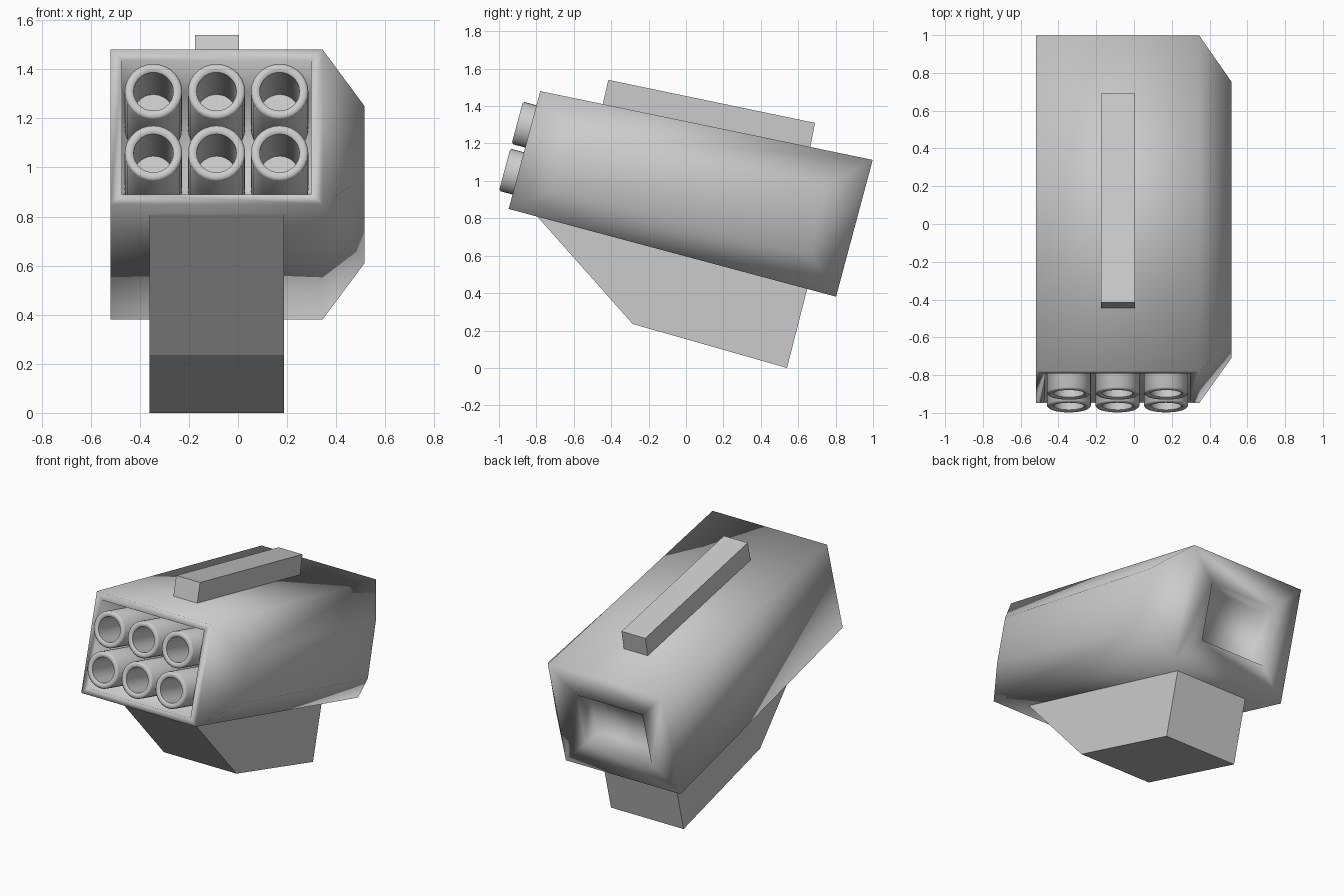
import bpy, bmesh, math

if "Cube" in bpy.data.objects:
    bpy.data.objects.remove(bpy.data.objects["Cube"])

A = math.radians(15)
C, S = math.cos(A), math.sin(A)
CX = -0.0875          # centre line of the pod
HW = 0.4325           # half width of the pod


def place(x, u, v):
    """Pod coordinates (u back along the pod, v up) to world."""
    return (x, -0.948 + u * C + v * S, 0.85 - u * S + v * C)


def finish(name, bm, angle=None):
    bmesh.ops.recalc_face_normals(bm, faces=bm.faces)
    me = bpy.data.meshes.new(name)
    bm.to_mesh(me)
    bm.free()
    ob = bpy.data.objects.new(name, me)
    bpy.context.collection.objects.link(ob)
    bpy.ops.object.select_all(action='DESELECT')
    ob.select_set(True)
    bpy.context.view_layer.objects.active = ob
    if angle is None:
        bpy.ops.object.shade_smooth()
    else:
        bpy.ops.object.shade_smooth_by_angle(angle=math.radians(angle))
    return ob


def bridge(bm, a, b):
    n = len(a)
    for i in range(n):
        j = (i + 1) % n
        bm.faces.new((a[i], a[j], b[j], b[i]))


def prism(name, profile, x0, x1):
    """Extrude a (y, z) outline across x."""
    bm = bmesh.new()
    a = [bm.verts.new((x0, y, z)) for y, z in profile]
    b = [bm.verts.new((x1, y, z)) for y, z in profile]
    bm.faces.new(a)
    bm.faces.new(b)
    bridge(bm, a, b)
    return finish(name, bm, 30)


# Pod housing: open front box, recessed back, bulged right side
bm = bmesh.new()


def loop(u, inset, v0, v1):
    w = HW - inset
    return [bm.verts.new(place(CX + sx * w, u, v))
            for sx, v in ((-1, v0), (1, v0), (1, v1), (-1, v1))]


loops = [loop(0.50, 0.048, 0.041, 0.606), loop(0, 0.048, 0.041, 0.606),
         loop(0, 0, 0, 0.652), loop(1.812, 0, 0, 0.757),
         loop(1.812, 0.185, 0.188, 0.569), loop(1.69, 0.185, 0.188, 0.569)]
for a, b in zip(loops, loops[1:]):
    bridge(bm, a, b)
bm.faces.new(loops[0])
bm.faces.new(loops[-1])
f, k = loops[2], loops[3]
side = [f[1], k[1], k[2], f[2]]
bm.faces.remove(next(q for q in bm.faces if set(q.verts) == set(side)))
bulge = [bm.verts.new(place(0.515, u, v))
         for u, v in ((0.20, 0.17), (1.62, 0.185), (1.61, 0.57), (0.20, 0.468))]
bridge(bm, side, bulge)
bm.faces.new(bulge)
finish("pod_housing", bm)

# Six launch tubes: turned profile of (u, radius)
TUBE = [(0.50, 0.117), (-0.066, 0.117), (-0.075, 0.108), (-0.075, 0.09),
        (-0.068, 0.081), (0.28, 0.081)]
N = 28
for row, v in enumerate((0.197, 0.457)):
    for col in range(3):
        cx = CX + (col - 1) * 0.257
        bm = bmesh.new()
        rings = [[bm.verts.new(place(cx + r * math.cos(2 * math.pi * i / N), u,
                                     v + r * math.sin(2 * math.pi * i / N)))
                  for i in range(N)] for u, r in TUBE]
        for a, b in zip(rings, rings[1:]):
            bridge(bm, a, b)
        bm.faces.new(rings[0])
        bm.faces.new(rings[-1])
        finish(f"launch_tube_{row}_{col}", bm, 50)

# Rail along the roof
prism("top_rail", [(-0.415, 1.54), (0.69, 1.31), (0.66, 1.16), (-0.45, 1.39)],
      -0.176, 0.004)

# Mounting foot under the pod
prism("mount", [(-0.80, 0.815), (-0.285, 0.235), (0.54, 0.0), (0.65, 0.43)],
      -0.36, 0.188)
